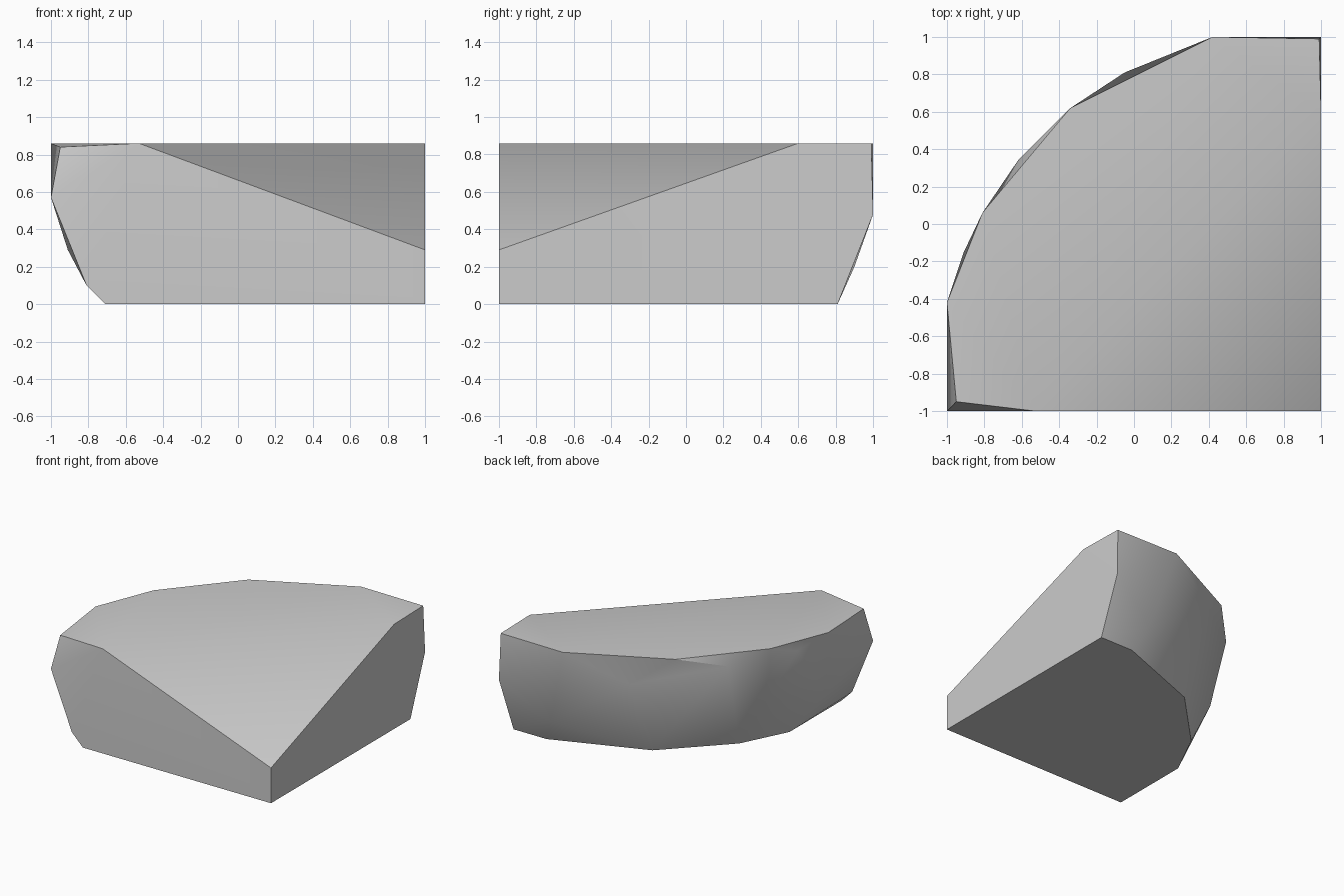
import bpy
import bmesh
import math

if "Cube" in bpy.data.objects:
    bpy.data.objects.remove(bpy.data.objects["Cube"], do_unlink=True)

# Single plain grey stone
stone = bpy.data.materials.new("stone_grey")
stone.use_nodes = True
grey = (0.6, 0.6, 0.6, 1)
stone.diffuse_color = grey
stone.node_tree.nodes["Principled BSDF"].inputs["Base Color"].default_value = grey

TOP = 0.86

# Outline of the flat underside and of the upper rim
base = [(1, -1), (1, .81), (.7, .81), (-.06, .52), (-.52, .05), (-.71, -.33), (-.71, -1)]
rim = [(-.53, -1), (-1, -.42), (-.81, .06), (-.34, .62), (.42, 1), (.99, .99), (1, .6)]

# Low inner corner and chipped outer corners
corners = [(1, -1, .29), (-.95, -.95, .84), (-1, -1, .57), (-.81, -1, .1), (1, 1, .48)]

# Bulges along the rounded outer wall
bulges = [(-.91, -.5, .29), (-.91, -.15, .79), (-.74, .01, .4),
          (-.62, .34, .77), (-.05, .81, .65), (.6, .9, .2)]

points = [(x, y, 0) for x, y in base] + [(x, y, TOP) for x, y in rim] + corners + bulges

# Wrap the faceted stone around its corner points
bm = bmesh.new()
for p in points:
    bm.verts.new(p)
hull = bmesh.ops.convex_hull(bm, input=bm.verts)
loose = {g for g in hull["geom_interior"] + hull["geom_unused"] if isinstance(g, bmesh.types.BMVert)}
bmesh.ops.delete(bm, geom=list(loose), context="VERTS")
bmesh.ops.dissolve_limit(bm, angle_limit=math.radians(1), verts=bm.verts, edges=bm.edges)
bmesh.ops.recalc_face_normals(bm, faces=bm.faces)

mesh = bpy.data.meshes.new("corner_stone")
bm.to_mesh(mesh)
bm.free()
mesh.materials.append(stone)
rock = bpy.data.objects.new("corner_stone", mesh)
bpy.context.collection.objects.link(rock)

# Soft facets, crisp rim and cut sides
bpy.ops.object.select_all(action="DESELECT")
rock.select_set(True)
bpy.context.view_layer.objects.active = rock
bpy.ops.object.shade_smooth_by_angle(angle=math.radians(35))
